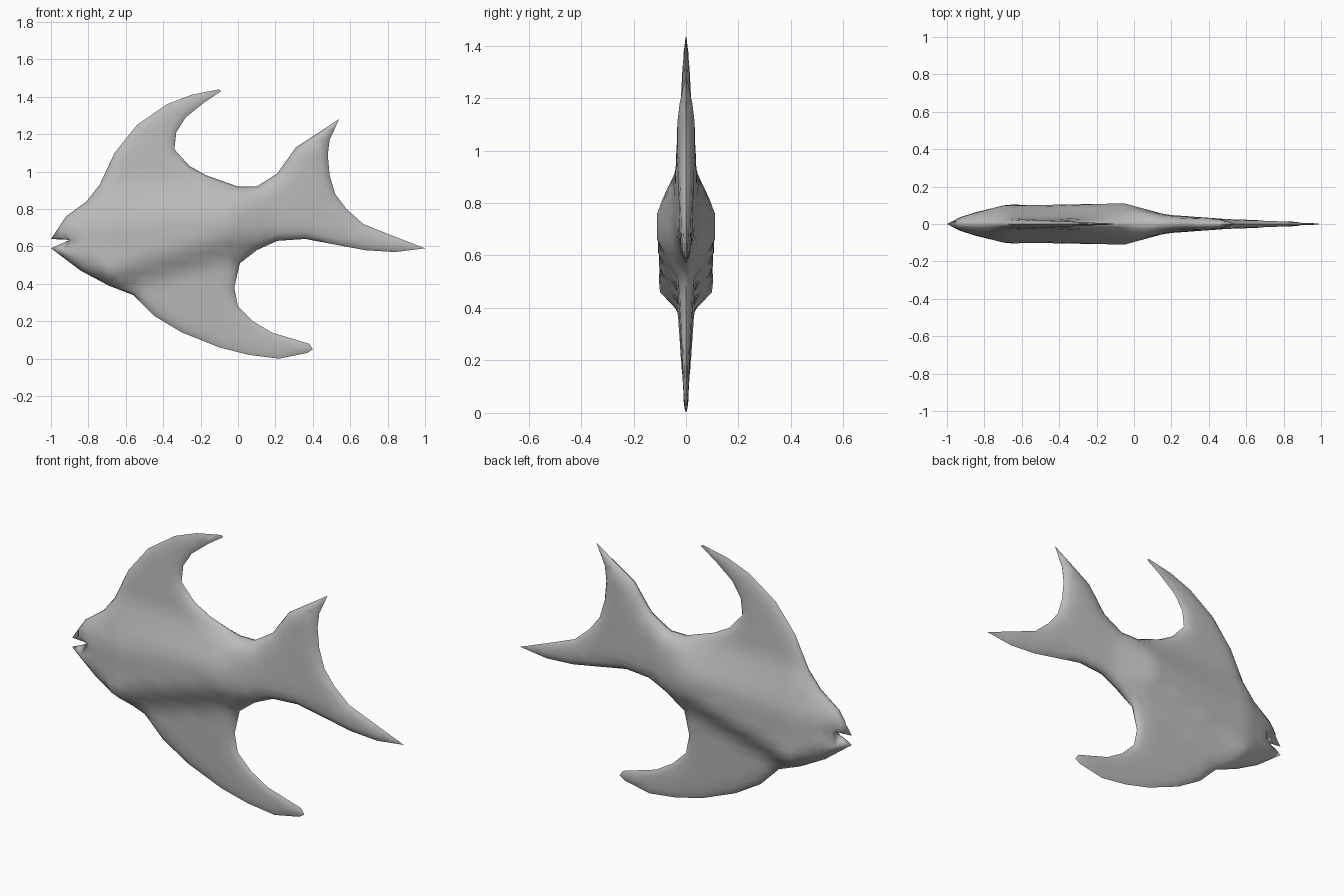
import bpy
import math
from mathutils import Vector
from mathutils.geometry import delaunay_2d_cdt, intersect_point_line

default_cube = bpy.data.objects.get("Cube")
if default_cube:
    bpy.data.objects.remove(default_cube, do_unlink=True)

# Silhouette (x, z), clockwise from the upper lip, one list for each part
forehead = [(-1, .64), (-.92, .76), (-.81, .84), (-.74, .93)]
dorsal_fin = [(-.66, 1.1), (-.54, 1.25), (-.38, 1.36), (-.25, 1.41), (-.1, 1.44), (-.09, 1.43),
              (-.18, 1.37), (-.28, 1.29), (-.33, 1.21), (-.34, 1.12), (-.26, 1.03), (-.17, .98)]
tail_fin = [(0, .92), (.1, .92), (.21, .99), (.31, 1.13), (.54, 1.28), (.49, 1.17), (.48, 1.09),
            (.49, .98), (.52, .88), (.58, .8), (.67, .72), (.82, .66), (1, .59),
            (.84, .57), (.68, .58), (.52, .61), (.36, .64), (.21, .63), (.1, .58)]
belly_fin = [(.01, .51), (-.02, .38), (0, .28), (.08, .2), (.18, .14), (.38, .08), (.4, .05),
             (.37, .03), (.22, 0), (.06, .02), (-.1, .06), (-.3, .14), (-.45, .23)]
jaw = [(-.56, .34), (-.69, .39), (-.84, .47), (-1, .59), (-.9, .635)]
corners = [Vector(p) for p in forehead + dorsal_fin + tail_fin + belly_fin + jaw]
edges = list(zip(corners, corners[1:] + corners[:1]))

# Body stations: x, lower fin root, lower side edge, upper side edge, upper fin root, half width
stations = [(-1, .5, .58, .65, .72, .03), (-.9, .47, .53, .68, .79, .05),
            (-.7, .35, .47, .72, .95, .098), (-.05, .52, .66, .77, .94, .11),
            (.17, .5, .68, .8, 1.1, .05), (.5, .4, .6, .9, 1.4, .026), (1, .3, .5, .7, 1, .01)]


def section(x):
    """Blend the two stations around x."""
    for a, b in zip(stations, stations[1:]):
        if x <= b[0]:
            t = (x - a[0]) / (b[0] - a[0])
            return [p + (q - p) * t for p, q in zip(a, b)][1:]
    return stations[-1][1:]


def rim_distance(p):
    best = 9.0
    for a, b in edges:
        near, t = intersect_point_line(p, a, b)
        near = Vector(near[:2])
        near = a if t < 0 else b if t > 1 else near
        best = min(best, (p - near).length)
    return best


def inside(p):
    hit = False
    for a, b in edges:
        if (a.y > p.y) != (b.y > p.y):
            if p.x < a.x + (b.x - a.x) * (p.y - a.y) / (b.y - a.y):
                hit = not hit
    return hit


def half_thickness(p):
    """Flat-sided body that slopes into thin fins and rounds off at the rim."""
    low_root, low_side, high_side, high_root, width = section(p.x)
    beyond = max(low_root - p.y, p.y - high_root, 0)
    fin = min(width, max(.009, .032 - .05 * beyond))
    slope = min((p.y - low_root) / (low_side - low_root),
                (high_root - p.y) / (high_root - high_side))
    slope = max(0, min(1, slope))
    depth = fin + (width - fin) * slope
    # Small side fin bump behind the jaw
    bump = (p - Vector((-.64, .46))).length
    depth += .014 * math.exp(-(bump / .05) ** 2)
    return depth * min(1, math.sqrt(rim_distance(p) / .05))


# Rim points, split evenly along the silhouette
rim = []
for a, b in edges:
    parts = max(1, round((b - a).length / .06))
    rim += [a.lerp(b, i / parts) for i in range(parts)]
rim.reverse()
count = len(rim)

# Inner points: rings that follow the rim, then a regular fill
inner = []
for offset in (.012, .035):
    for i, p in enumerate(rim):
        along = (rim[(i + 1) % count] - rim[i - 1]).normalized()
        q = p + Vector((-along.y, along.x)) * offset
        if inside(q) and rim_distance(q) > offset * .8:
            inner.append(q)
step = .05
for i in range(-20, 21):
    for j in range(30):
        q = Vector((i * step, j * step + .01))
        if inside(q) and rim_distance(q) > .055:
            inner.append(q)

result = delaunay_2d_cdt(rim + inner, [], [list(range(count))], 1, 1e-5)
flat_points, faces, origins = result[0], result[2], result[3]
verts = []
for p, origin in zip(flat_points, origins):
    on_rim = any(o < count for o in origin)
    verts.append((p.x, 0 if on_rim else -half_thickness(p), p.y))

# One half of the fish, mirrored across the middle
mesh = bpy.data.meshes.new("fish_body")
mesh.from_pydata(verts, [], faces)
mesh.update()
fish = bpy.data.objects.new("fish_body", mesh)
bpy.context.collection.objects.link(fish)
mirror = fish.modifiers.new("Mirror", "MIRROR")
mirror.use_axis = (False, True, False)
mirror.merge_threshold = .0005

grey = bpy.data.materials.new("plain grey")
grey.use_nodes = True
colour = (.5, .5, .5, 1)
grey.diffuse_color = colour
grey.node_tree.nodes["Principled BSDF"].inputs["Base Color"].default_value = colour
mesh.materials.append(grey)

bpy.ops.object.select_all(action="DESELECT")
fish.select_set(True)
bpy.context.view_layer.objects.active = fish
bpy.ops.object.modifier_apply(modifier="Mirror")
bpy.ops.object.shade_smooth_by_angle(angle=math.radians(80))
